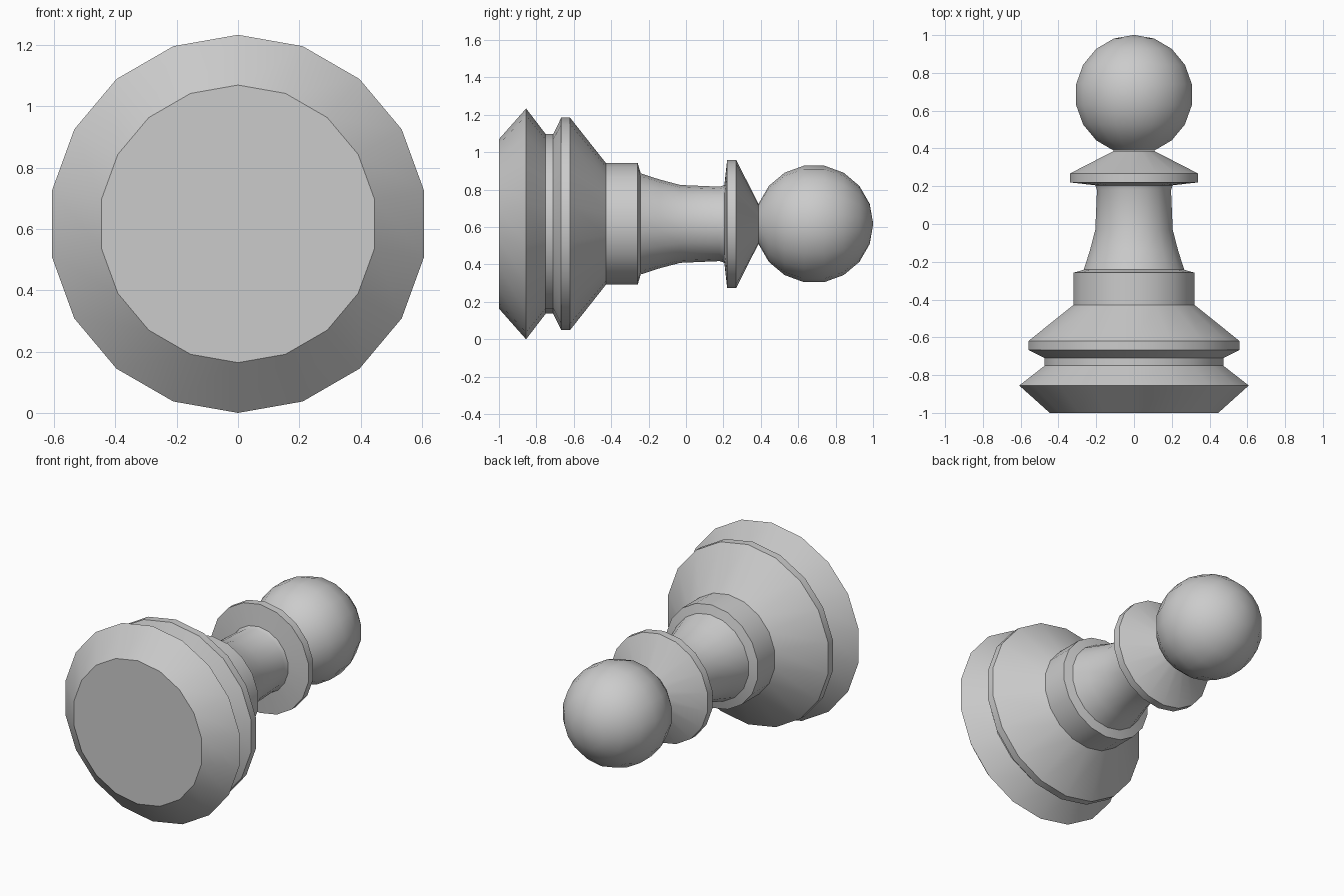
import bpy, bmesh
from math import radians, sin, cos, tau
from mathutils import Vector

SIDES = 18
RADIUS = 0.617      # widest ring, also the height of the axis

cube = bpy.data.objects.get("Cube")
if cube:
    bpy.data.objects.remove(cube)

grey = bpy.data.materials.new("plain_grey")
grey.use_nodes = True
colour = (0.6, 0.6, 0.6, 1)
grey.diffuse_color = colour
grey.node_tree.nodes["Principled BSDF"].inputs["Base Color"].default_value = colour


def lathe(name, profile, angle=30):
    """Turn (y, radius) points around the lying axis."""
    bm = bmesh.new()
    verts = [bm.verts.new((0, y, r)) for y, r in profile]
    edges = [bm.edges.new(pair) for pair in zip(verts, verts[1:])]
    bmesh.ops.spin(bm, geom=verts + edges, cent=(0, 0, 0), axis=(0, 1, 0),
                   angle=tau, steps=SIDES, use_merge=False)
    bmesh.ops.remove_doubles(bm, verts=bm.verts, dist=0.0005)
    bmesh.ops.recalc_face_normals(bm, faces=bm.faces)
    # Open shells: make the faces look away from the axis
    total = sum(f.normal.dot(Vector((f.calc_center_median().x, 0,
                f.calc_center_median().z))) * f.calc_area() for f in bm.faces)
    if total < 0:
        bmesh.ops.reverse_faces(bm, faces=bm.faces)
    mesh = bpy.data.meshes.new(name)
    bm.to_mesh(mesh)
    bm.free()
    mesh.materials.append(grey)
    obj = bpy.data.objects.new(name, mesh)
    obj.location.z = RADIUS
    bpy.context.collection.objects.link(obj)
    bpy.ops.object.select_all(action="DESELECT")
    obj.select_set(True)
    bpy.context.view_layer.objects.active = obj
    bpy.ops.object.shade_smooth_by_angle(angle=radians(angle))
    return obj


# Foot with its flat underside and grooved rim
lathe("base", [(-1, 0), (-1, 0.453), (-0.855, RADIUS), (-0.75, 0.48),
               (-0.71, 0.48), (-0.667, 0.568), (-0.62, 0.568), (-0.428, 0.325)])

# Straight drum above the foot
lathe("drum", [(-0.428, 0.325), (-0.258, 0.325), (-0.242, 0.27)])

# Flared neck
lathe("neck", [(-0.242, 0.27), (-0.14, 0.237), (-0.03, 0.208),
               (0.18, 0.199), (0.205, 0.208)])

# Collar disc with a cone up to the head
lathe("collar", [(0.205, 0.208), (0.22, 0.343), (0.268, 0.343), (0.387, 0.108)])

# Ball head
ball = 0.316
lathe("head", [(0.685 + ball * sin(radians(a)), max(0, ball * cos(radians(a))))
               for a in (-70, -50, -30, -10, 10, 30, 50, 70, 90)])
